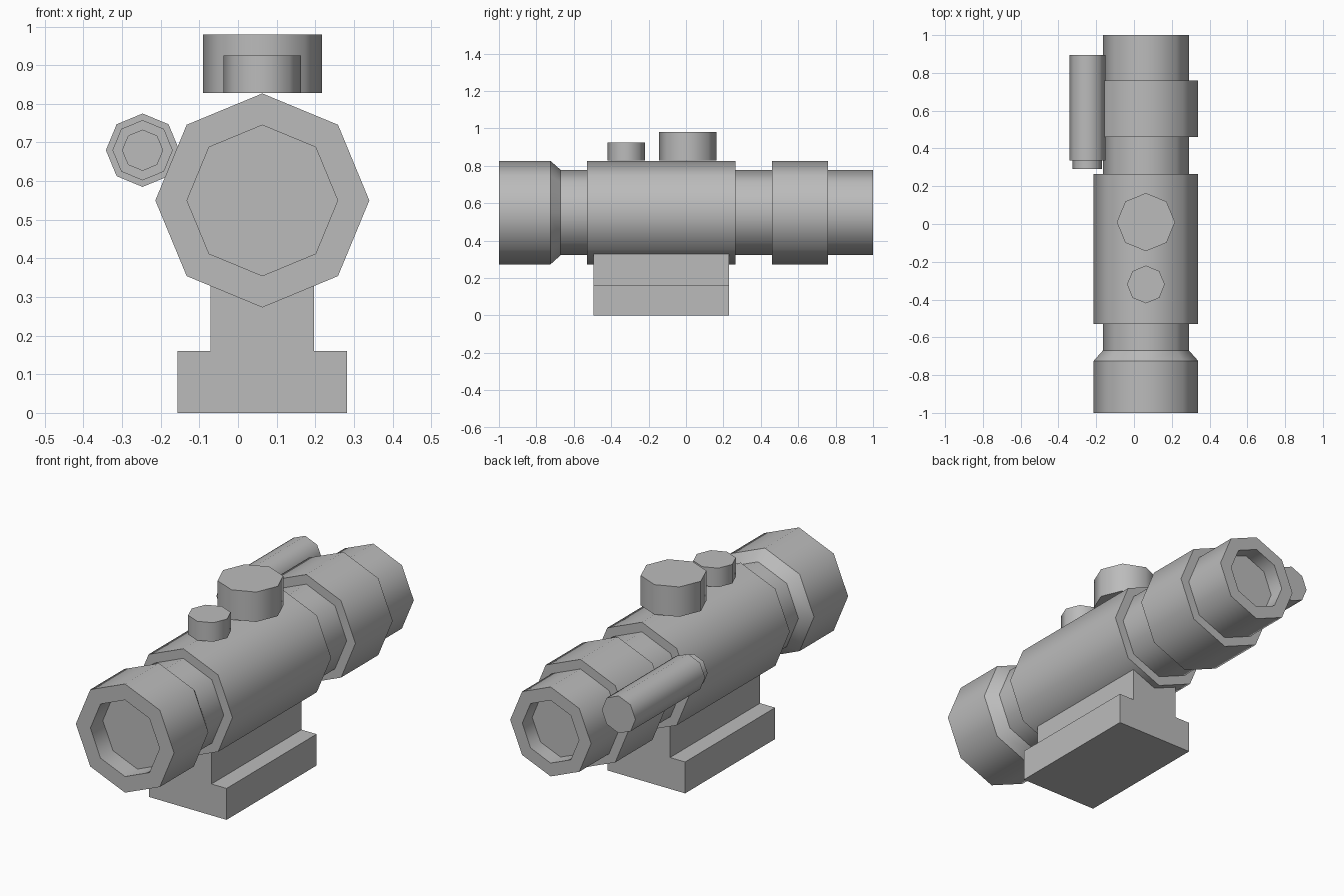
import bpy, bmesh, math

if "Cube" in bpy.data.objects:
    bpy.data.objects.remove(bpy.data.objects["Cube"], do_unlink=True)

SIDES = 8
AXIS_X = 0.063

grey = bpy.data.materials.new("matte grey")
grey.use_nodes = True
grey.diffuse_color = (0.5, 0.5, 0.5, 1)
grey.node_tree.nodes["Principled BSDF"].inputs["Base Color"].default_value = (0.5, 0.5, 0.5, 1)


def finish(name, bm):
    bmesh.ops.recalc_face_normals(bm, faces=bm.faces[:])
    mesh = bpy.data.meshes.new(name)
    bm.to_mesh(mesh)
    bm.free()
    mesh.materials.append(grey)
    obj = bpy.data.objects.new(name, mesh)
    bpy.context.collection.objects.link(obj)
    return obj


def lathe(name, centre, profile, axis="y"):
    """Octagonal turned part; profile is (distance along axis, radius)."""
    bm = bmesh.new()
    rings = []
    for d, r in profile:
        ring = []
        for i in range(SIDES):
            a = 2 * math.pi * i / SIDES
            u, v = r * math.sin(a), r * math.cos(a)
            if axis == "y":
                co = (centre[0] + u, d, centre[1] + v)
            else:
                co = (centre[0] + u, centre[1] + v, d)
            ring.append(bm.verts.new(co))
        rings.append(ring)
    for a, b in zip(rings, rings[1:]):
        for i in range(SIDES):
            j = (i + 1) % SIDES
            bm.faces.new((a[i], a[j], b[j], b[i])).smooth = True
    bm.faces.new(rings[0])
    bm.faces.new(rings[-1])
    # Smooth round the barrel, crisp at every step
    for ring in rings:
        for i in range(SIDES):
            bm.edges.get((ring[i], ring[(i + 1) % SIDES])).smooth = False
    return finish(name, bm)


# Main tube with both recessed lenses
WIDE, NARROW = 0.277, 0.228
lathe("scope_tube", (AXIS_X, 0.55), [
    (-0.9, 0.195), (-1, 0.195), (-1, WIDE), (-0.725, WIDE), (-0.67, NARROW),
    (-0.53, NARROW), (-0.53, WIDE), (0.265, WIDE), (0.265, NARROW),
    (0.46, NARROW), (0.46, WIDE), (0.76, WIDE), (0.76, NARROW),
    (1, NARROW), (1, 0.16), (0.92, 0.16)])

# Small side tube with a hollow tip
lathe("side_tube", (-0.247, 0.68), [
    (0.32, 0.052), (0.29, 0.052), (0.29, 0.078), (0.335, 0.078),
    (0.335, 0.095), (0.895, 0.095)])

# Adjustment knobs on top
lathe("large_knob", (AXIS_X, 0.01), [(0.828, 0.154), (0.98, 0.154)], "z")
lathe("small_knob", (AXIS_X, -0.32), [(0.828, 0.1), (0.925, 0.1)], "z")

# Mount: stepped profile extruded along the tube
half = [(0.219, 0), (0.219, 0.16), (0.134, 0.16), (0.134, 0.335)]
outline = half + [(-x, z) for x, z in reversed(half)]
bm = bmesh.new()
face = bm.faces.new([bm.verts.new((AXIS_X + x, -0.495, z)) for x, z in outline])
extruded = bmesh.ops.extrude_face_region(bm, geom=[face], use_keep_orig=True)
bmesh.ops.translate(bm, vec=(0, 0.725, 0),
                    verts=[v for v in extruded["geom"] if isinstance(v, bmesh.types.BMVert)])
finish("mount_base", bm)
